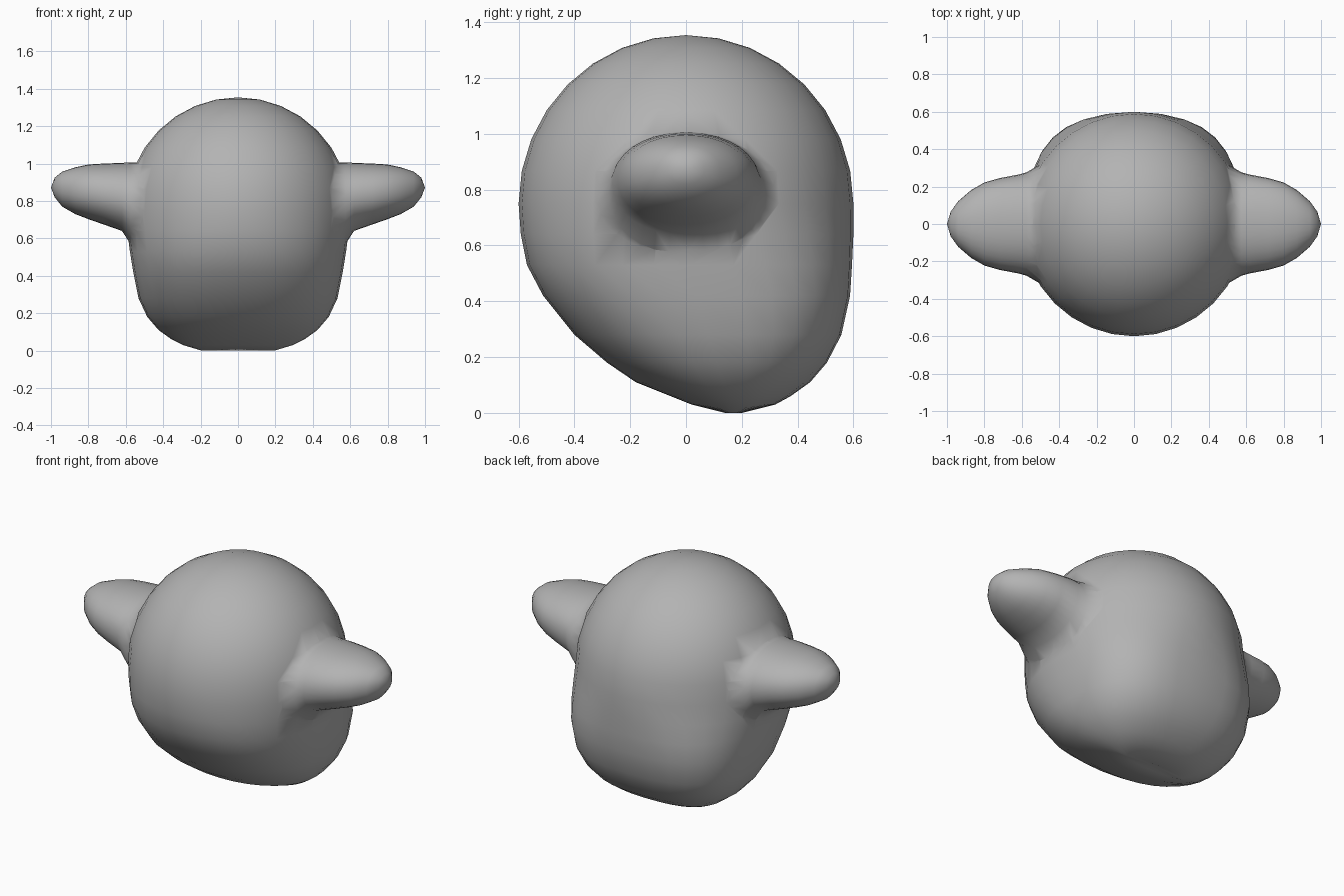
import bpy, bmesh, math

if "Cube" in bpy.data.objects:
    bpy.data.objects.remove(bpy.data.objects["Cube"])

SEG = 32

grey = bpy.data.materials.new("mid_grey")
grey.diffuse_color = (0.45, 0.45, 0.45, 1)
grey.use_nodes = True
grey.node_tree.nodes["Principled BSDF"].inputs["Base Color"].default_value = grey.diffuse_color


def power(v, n):
    return math.copysign(abs(v) ** (2 / n), v)


def loft(name, rings, start, end):
    """Skin a list of closed rings and close both ends with a fan."""
    bm = bmesh.new()
    rows = [[bm.verts.new(p) for p in ring] for ring in rings]
    for a, b in zip(rows, rows[1:]):
        for i in range(SEG):
            j = (i + 1) % SEG
            bm.faces.new((a[i], a[j], b[j], b[i]))
    for row, tip in ((rows[0], start), (rows[-1], end)):
        v = bm.verts.new(tip)
        for i in range(SEG):
            bm.faces.new((row[i], row[(i + 1) % SEG], v))
    bmesh.ops.recalc_face_normals(bm, faces=bm.faces)
    me = bpy.data.meshes.new(name)
    bm.to_mesh(me)
    bm.free()
    me.materials.append(grey)
    ob = bpy.data.objects.new(name, me)
    bpy.context.collection.objects.link(ob)
    return ob


def head_ring(z, hw, front, back, n):
    """Horizontal ring, round in front and squarer (n) at the back."""
    mid = (front + back) / 2
    half = (back - front) / 2
    pts = []
    for i in range(SEG):
        a = 2 * math.pi * i / SEG
        c, s = math.cos(a), math.sin(a)
        k = n if s > 0 else 2 + (n - 2) * 0.3
        pts.append((hw * power(c, k), mid + half * power(s, k), z))
    return pts


def ear_ring(x, hy, lo, hi):
    """Upright oval ring across the ear."""
    pts = []
    for i in range(SEG):
        a = 2 * math.pi * i / SEG
        pts.append((x, hy * power(math.cos(a), 2.15),
                    (lo + hi) / 2 + (hi - lo) / 2 * power(math.sin(a), 2.15)))
    return pts


# Head: height, half width, front, back, squareness of the back
dome = [(0.75 + 0.604 * math.sin(t), 0.6 * math.cos(t), -0.6 * math.cos(t),
         0.6 * math.cos(t), 2.0)
        for t in (math.radians(11.25 * k) for k in range(7, -1, -1))]
jaw = [(0.64, 0.592, -0.592, 0.600, 2.2),
       (0.53, 0.578, -0.570, 0.595, 2.5),
       (0.42, 0.560, -0.512, 0.588, 2.7),
       (0.28, 0.532, -0.400, 0.557, 2.7),
       (0.18, 0.485, -0.283, 0.505, 2.6),
       (0.11, 0.425, -0.180, 0.445, 2.5),
       (0.06, 0.355, -0.055, 0.375, 2.4),
       (0.03, 0.295, 0.020, 0.320, 2.3),
       (0.00, 0.195, 0.140, 0.200, 2.2)]
head = loft("head", [head_ring(*r) for r in dome + jaw],
            (0, 0, 1.354), (0, 0.17, 0.012))

# Ear: distance out, half depth, bottom, top
ear_sections = [(0.40, 0.36, 0.50, 1.0), (0.50, 0.32, 0.52, 1.008),
                (0.575, 0.276, 0.57, 1.006), (0.62, 0.264, 0.64, 1.004),
                (0.72, 0.245, 0.675, 1.0), (0.80, 0.222, 0.703, 0.995),
                (0.87, 0.182, 0.73, 0.98), (0.94, 0.122, 0.77, 0.957),
                (0.98, 0.066, 0.82, 0.925)]
ears = []
for side, name in ((1, "right_ear"), (-1, "left_ear")):
    rings = [[(side * x, y, z) for x, y, z in ear_ring(*s)]
             for s in ear_sections]
    ears.append(loft(name, rings, (side * 0.4, 0, 0.77), (side, 0, 0.872)))

# Fuse the ears into the head
for ear in ears:
    mod = head.modifiers.new("fuse_" + ear.name, 'BOOLEAN')
    mod.operation = 'UNION'
    mod.solver = 'EXACT'
    mod.object = ear
bpy.context.view_layer.objects.active = head
head.select_set(True)
for mod in list(head.modifiers):
    bpy.ops.object.modifier_apply(modifier=mod.name)
for ear in ears:
    bpy.data.objects.remove(ear)
bpy.ops.object.shade_smooth_by_angle(angle=math.radians(70))
